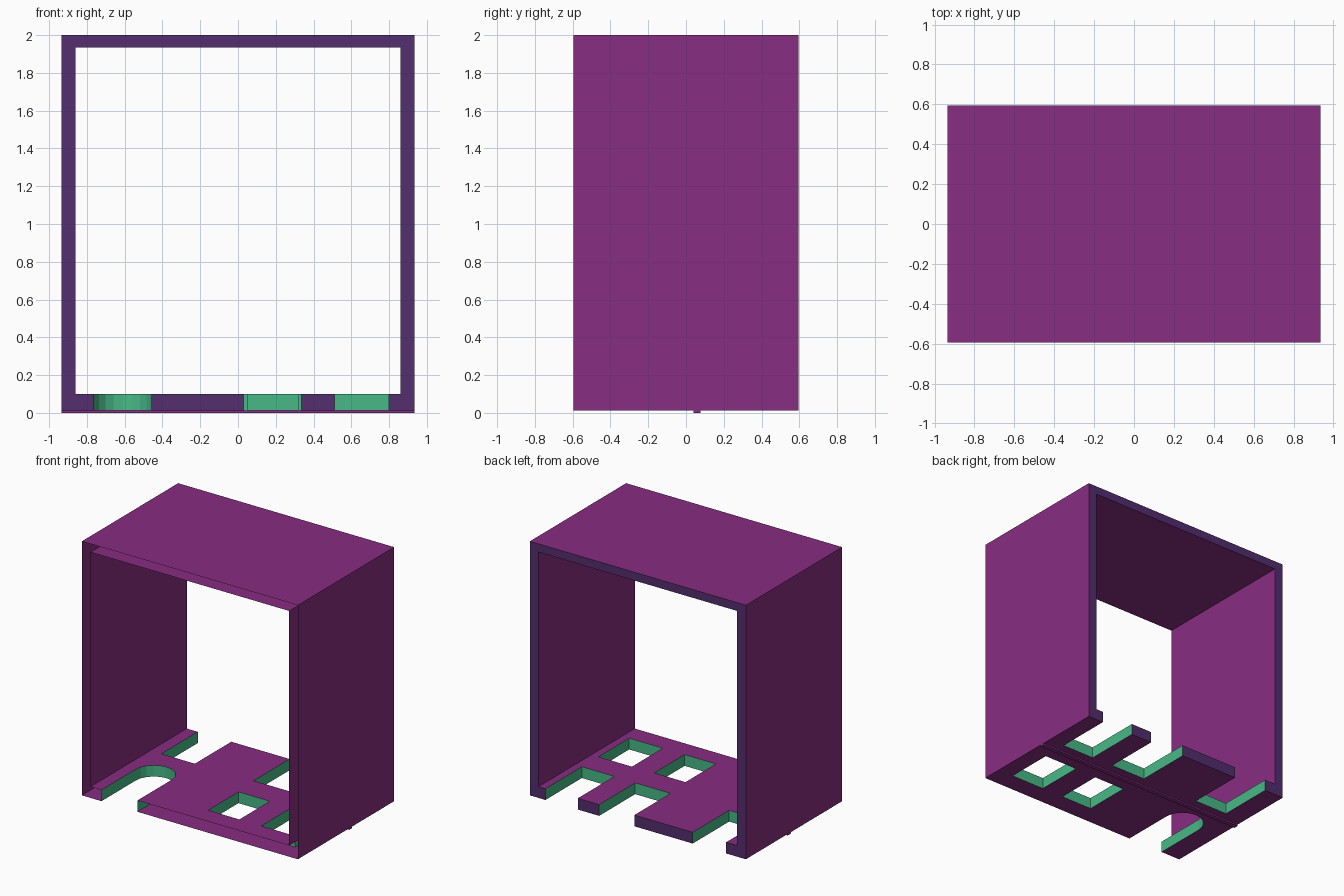
import bpy, bmesh, math

if "Cube" in bpy.data.objects:
    bpy.data.objects.remove(bpy.data.objects["Cube"])

W, D = 0.935, 0.595            # half width, half depth
Z0, Z1 = 0.012, 2.0            # outer bottom and top
WI, ZI0, ZI1 = 0.86, 0.10, 1.935  # inner opening


def material(name, hexcode):
    def lin(c):
        c /= 255
        return c / 12.92 if c <= 0.04045 else ((c + 0.055) / 1.055) ** 2.4
    m = bpy.data.materials.new(name)
    m.diffuse_color = [lin(int(hexcode[i:i + 2], 16)) for i in (0, 2, 4)] + [1]
    m.use_nodes = True
    m.node_tree.nodes["Principled BSDF"].inputs["Base Color"].default_value = m.diffuse_color
    return m


purple = material("purple", "872D82")
indigo = material("indigo", "532E6E")
green = material("green", "48B987")


def make_object(name, bm, mats):
    bmesh.ops.recalc_face_normals(bm, faces=bm.faces)
    me = bpy.data.meshes.new(name)
    bm.to_mesh(me)
    bm.free()
    for m in mats:
        me.materials.append(m)
    ob = bpy.data.objects.new(name, me)
    bpy.context.collection.objects.link(ob)
    return ob


def rect(x0, x1, y0, y1):
    return [(x0, y0), (x1, y0), (x1, y1), (x0, y1)]


def add_prism(bm, outline, z0, z1):
    lo = [bm.verts.new((x, y, z0)) for x, y in outline]
    hi = [bm.verts.new((x, y, z1)) for x, y in outline]
    bm.faces.new(lo[::-1])
    bm.faces.new(hi)
    n = len(outline)
    for i in range(n):
        j = (i + 1) % n
        bm.faces.new((lo[i], lo[j], hi[j], hi[i]))


# Square tube: outer and inner rectangles joined front to back
bm = bmesh.new()
rings = []
for y in (-D, D):
    for w, a, b in ((W, Z0, Z1), (WI, ZI0, ZI1)):
        rings.append([bm.verts.new((x, y, z)) for x, z in rect(-w, w, a, b)])
fo, fi, bo, bi = rings
for i in range(4):
    j = (i + 1) % 4
    for p, q in ((fo, bo), (fi, bi), (fo, fi), (bo, bi)):
        bm.faces.new((p[i], p[j], q[j], q[i]))
shell = make_object("frame_shell", bm, [purple, indigo, green])

# Floor cut-outs: two windows, three back notches, one round-ended front slot
cx, cy, r = -0.61, -0.17, 0.155
slot = [(cx - r, -0.8), (cx + r, -0.8)]
slot += [(cx + r * math.cos(math.pi * i / 10), cy + r * math.sin(math.pi * i / 10))
         for i in range(11)]
outlines = [rect(0.51, 0.80, -0.44, -0.06), rect(0.05, 0.32, -0.44, -0.065),
            rect(0.52, 0.80, 0.145, 0.8), rect(0.03, 0.335, 0.15, 0.8),
            rect(-0.765, -0.475, 0.145, 0.8), slot]
bm = bmesh.new()
for o in outlines:
    add_prism(bm, o, -0.1, 0.3)
cutter = make_object("floor_cutter", bm, [])
cutter.hide_render = True

mod = shell.modifiers.new("cut", "BOOLEAN")
mod.operation, mod.solver, mod.object = "DIFFERENCE", "EXACT", cutter
dg = bpy.context.evaluated_depsgraph_get()
cut_mesh = bpy.data.meshes.new_from_object(shell.evaluated_get(dg))
shell.modifiers.clear()
shell.data = cut_mesh
bpy.data.objects.remove(cutter)
cut_mesh.materials.clear()
for m in (purple, indigo, green):
    cut_mesh.materials.append(m)

# Open the front rim, colour the back rim indigo and the cut walls green
bm = bmesh.new()
bm.from_mesh(cut_mesh)
front = []
for f in bm.faces:
    c, n = f.calc_center_median(), f.normal
    f.material_index = 0
    if abs(n.y) > 0.9 and c.y < -D + 0.001:
        front.append(f)
    elif abs(n.y) > 0.9 and c.y > D - 0.001:
        f.material_index = 1
    elif abs(n.z) < 0.5 and c.z < ZI0 and abs(c.x) < WI - 0.01:
        f.material_index = 2
bmesh.ops.delete(bm, geom=front, context="FACES")
bm.to_mesh(cut_mesh)
bm.free()

# Thin rib across the underside
bm = bmesh.new()
add_prism(bm, rect(-W, W, 0.04, 0.077), 0.0, Z0)
make_object("underside_rib", bm, [purple])
